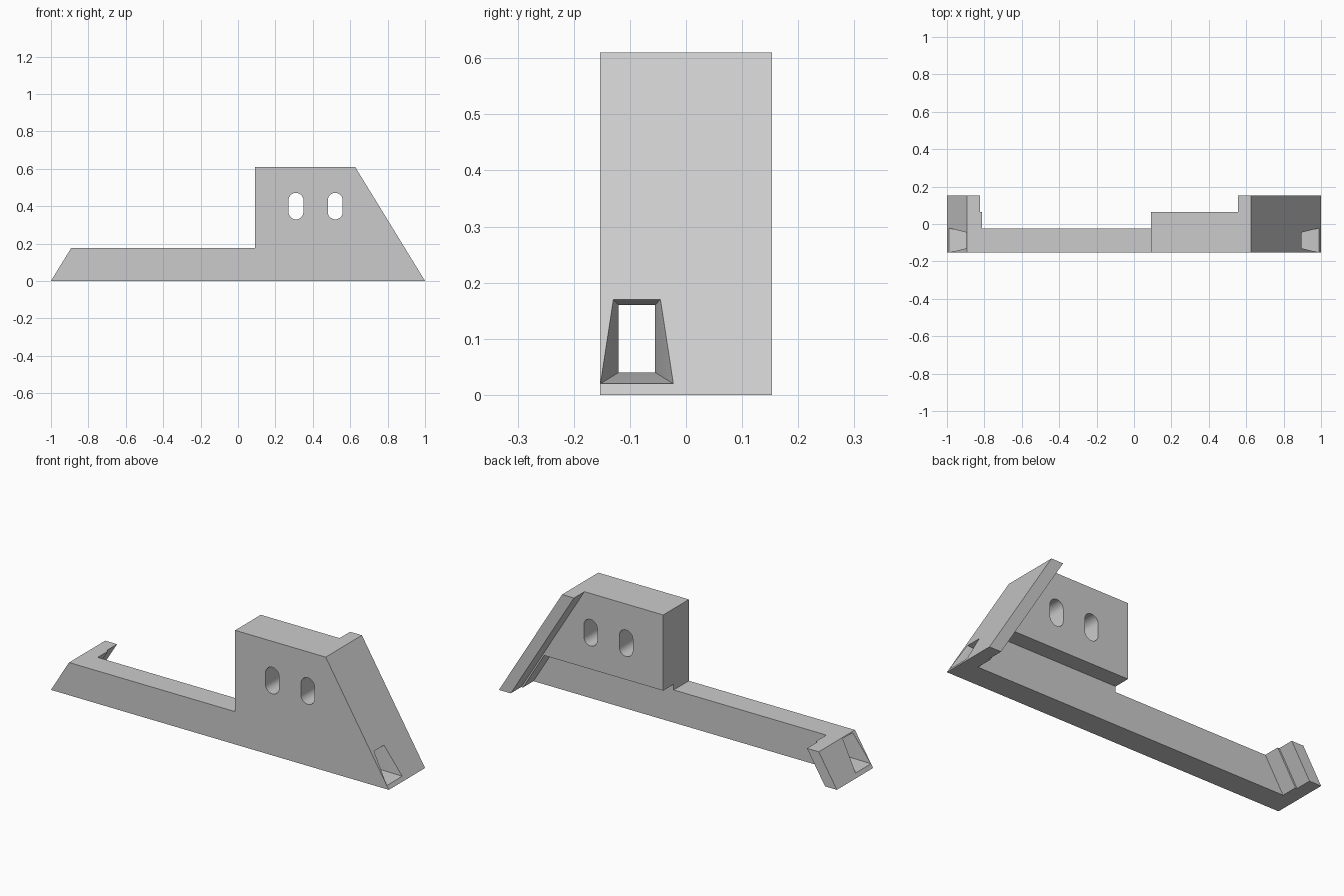
import bpy, bmesh, math

if "Cube" in bpy.data.objects:
    bpy.data.objects.remove(bpy.data.objects["Cube"], do_unlink=True)

grey = bpy.data.materials.new("light grey")
grey.use_nodes = True
grey.diffuse_color = (0.6, 0.6, 0.6, 1)
grey.node_tree.nodes["Principled BSDF"].inputs["Base Color"].default_value = (0.6, 0.6, 0.6, 1)

FRONT, BAR_BACK, BLOCK_BACK, BACK = -0.153, -0.025, 0.064, 0.153
BAR_TOP, BLOCK_LOW, TOP = 0.175, 0.205, 0.61
BLOCK_X = 0.09


def loft(name, rings):
    """Solid skinned through rings of equal point count, capped at both ends."""
    bm = bmesh.new()
    loops = [[bm.verts.new(p) for p in ring] for ring in rings]
    n = len(loops[0])
    for a, b in zip(loops, loops[1:]):
        for i in range(n):
            j = (i + 1) % n
            bm.faces.new((a[i], a[j], b[j], b[i]))
    bm.faces.new(loops[0])
    bm.faces.new(loops[-1])
    bmesh.ops.recalc_face_normals(bm, faces=bm.faces)
    mesh = bpy.data.meshes.new(name)
    bm.to_mesh(mesh)
    bm.free()
    mesh.materials.append(grey)
    obj = bpy.data.objects.new(name, mesh)
    bpy.context.collection.objects.link(obj)
    return obj


def prism(name, profile, y0, y1):
    return loft(name, [[(x, y, z) for x, z in profile] for y in (y0, y1)])


def combine(target, other, operation):
    other.hide_render = True
    mod = target.modifiers.new(operation, 'BOOLEAN')
    mod.operation = operation
    mod.solver = 'EXACT'
    mod.object = other
    bpy.context.view_layer.objects.active = target
    bpy.ops.object.modifier_apply(modifier=mod.name)
    bpy.data.objects.remove(other, do_unlink=True)


def slant(z):
    """Distance of the sloping end faces from the middle at height z."""
    return 1 - 0.613 * z


def end_plate(side, height, thick):
    """Sloping plate outline at one end."""
    return [(side * (slant(z) - t), z)
            for z, t in ((0, 0), (height, 0), (height, thick), (0, thick))]


# Full front outline: long low bar and tall block
bracket = prism("bracket", [(-1, 0), (1, 0), (slant(TOP), TOP), (BLOCK_X, TOP),
                            (BLOCK_X, BAR_TOP), (-slant(BAR_TOP), BAR_TOP)],
                FRONT, BAR_BACK)

# Block overhanging the bar, joined to the root of the tall end plate
block = prism("block", [(1, 0), (slant(TOP), TOP), (BLOCK_X, TOP), (BLOCK_X, BLOCK_LOW),
                        (slant(BLOCK_LOW) - 0.08, BLOCK_LOW), (0.92, 0)],
              BAR_BACK, BLOCK_BACK)
combine(bracket, block, 'UNION')

# End plates, slightly thicker at the root
combine(bracket, prism("short_plate_root", end_plate(-1, BAR_TOP, 0.08),
                       BAR_BACK, BLOCK_BACK), 'UNION')
combine(bracket, prism("short_plate", end_plate(-1, BAR_TOP, 0.07),
                       BLOCK_BACK, BACK), 'UNION')
combine(bracket, prism("tall_plate", end_plate(1, TOP, 0.07),
                       BLOCK_BACK, BACK), 'UNION')

# Rounded slots through the block
for cx in (0.31, 0.52):
    r, outline = 0.04, []
    for i in range(26):
        upper = i < 13
        a = math.pi * (i if upper else i - 1) / 12
        outline.append((cx + r * math.cos(a), 0.4 + (0.031 if upper else -0.031) + r * math.sin(a)))
    combine(bracket, prism("slot_cutter", outline, -0.3, 0.3), 'DIFFERENCE')

# Lengthwise tunnel flaring out at both ends
rings = []
for x in (-1.01, -0.858, 0.858, 1.01):
    d = abs(x) - 0.858
    half = 0.0325 + 0.25 * d
    low, high = 0.04 - 0.155 * d, 0.16 + 0.27 * d
    mid = -0.0875
    rings.append([(x, mid - half, low), (x, mid + half, low),
                  (x, mid + half, high), (x, mid - half, high)])
combine(bracket, loft("tunnel_cutter", rings), 'DIFFERENCE')

# Smooth slot walls, sharp edges elsewhere
bpy.ops.object.select_all(action='DESELECT')
bracket.select_set(True)
bpy.context.view_layer.objects.active = bracket
bpy.ops.object.shade_smooth_by_angle(angle=math.radians(25))
